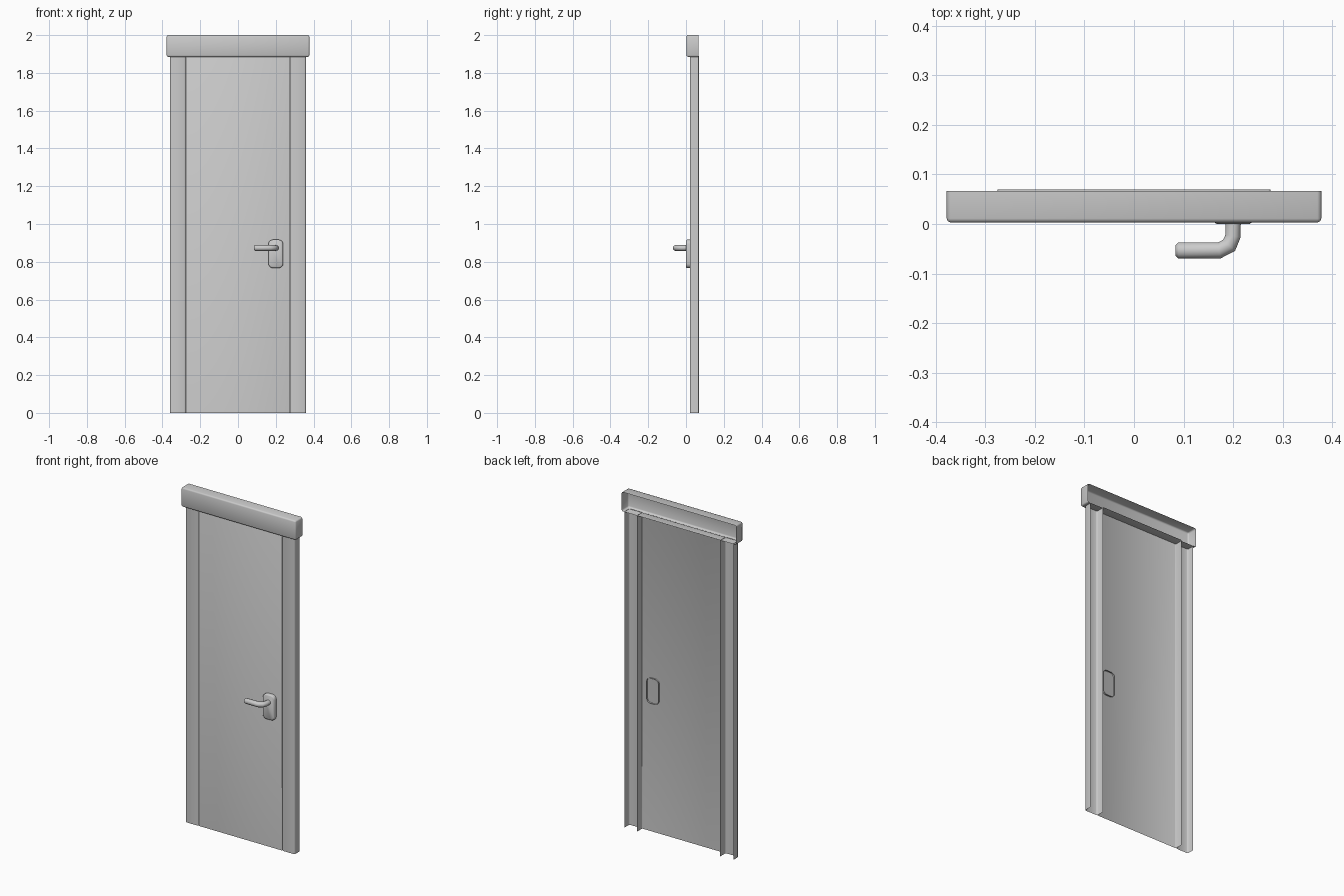
import bpy, bmesh, math
from mathutils import Vector

if "Cube" in bpy.data.objects:
    bpy.data.objects.remove(bpy.data.objects["Cube"])


def finish(name, bm, angle):
    me = bpy.data.meshes.new(name)
    bm.to_mesh(me)
    bm.free()
    ob = bpy.data.objects.new(name, me)
    bpy.context.collection.objects.link(ob)
    bpy.context.view_layer.objects.active = ob
    ob.select_set(True)
    bpy.ops.object.shade_smooth_by_angle(angle=math.radians(angle))
    ob.select_set(False)
    return ob


def open_box(name, lo, hi, bevel, open_dirs):
    """Thin shell box without the faces pointing in open_dirs, folded edges rounded."""
    lo, hi = Vector(lo), Vector(hi)
    bm = bmesh.new()
    bmesh.ops.create_cube(bm, size=1)
    for v in bm.verts:
        v.co = Vector([(lo[i] + hi[i]) / 2 + v.co[i] * (hi[i] - lo[i]) for i in range(3)])
    bm.normal_update()
    gone = [f for f in bm.faces if any(f.normal.dot(Vector(d)) > 0.9 for d in open_dirs)]
    bmesh.ops.delete(bm, geom=gone, context='FACES')
    folds = [e for e in bm.edges if len(e.link_faces) == 2]
    bmesh.ops.bevel(bm, geom=folds, offset=bevel, segments=2, profile=0.5,
                    affect='EDGES', clamp_overlap=True)
    return finish(name, bm, 50)


def loft(name, rings, cap_start):
    """Skin a list of closed rings, always capping the last one."""
    bm = bmesh.new()
    vr = [[bm.verts.new(p) for p in r] for r in rings]
    n = len(vr[0])
    for a, b in zip(vr, vr[1:]):
        for i in range(n):
            bm.faces.new((a[i], a[(i + 1) % n], b[(i + 1) % n], b[i]))
    bm.faces.new(vr[-1])
    if cap_start:
        bm.faces.new(vr[0][::-1])
    bmesh.ops.recalc_face_normals(bm, faces=bm.faces[:])
    return finish(name, bm, 50)


BACK, UP, DOWN = (0, 1, 0), (0, 0, 1), (0, 0, -1)

# Header casing, door leaf and jambs: folded shells open at the back
open_box("header", (-0.378, 0.003, 1.885), (0.378, 0.067, 2.0), 0.008, [BACK])
open_box("door_leaf", (-0.275, 0.021, 0), (0.275, 0.07, 1.889), 0.004, [BACK, DOWN])
for side, name in ((-1, "left_jamb"), (1, "right_jamb")):
    x0, x1 = sorted((side * 0.276, side * 0.36))
    open_box(name, (x0, 0.02, 0), (x1, 0.065, 1.887), 0.008, [BACK, UP, DOWN])


# Handle plate: rounded rectangle with softened front, rim poking through the door
def plate_ring(y, inset):
    hw, hh, r = 0.039 - inset, 0.075 - inset, 0.024 - inset
    pts = []
    for k, (sx, sz) in enumerate(((1, 1), (-1, 1), (-1, -1), (1, -1))):
        for j in range(5):
            a = math.pi / 2 * (k + j / 4)
            pts.append((0.2 + sx * (hw - r) + r * math.cos(a), y,
                        0.842 + sz * (hh - r) + r * math.sin(a)))
    return pts


loft("handle_plate", [plate_ring(y, i) for y, i in
                      ((0.03, 0), (0.007, 0), (0.003, 0.0015), (0.0, 0.006))], False)

# Lever: round bar swept along a bent path with a chamfered tip
path = [(0.2, 0.004, 0.0155), (0.2, -0.024, 0.0155), (0.192, -0.043, 0.0165),
        (0.172, -0.0535, 0.0165), (0.09, -0.0535, 0.0165), (0.084, -0.0535, 0.0105)]
rings = []
for i, (x, y, r) in enumerate(path):
    p, q = path[max(i - 1, 0)], path[min(i + 1, len(path) - 1)]
    t = Vector((q[0] - p[0], q[1] - p[1])).normalized()
    ring = []
    for k in range(12):
        a = 2 * math.pi * k / 12
        ring.append((x - t.y * r * math.cos(a), y + t.x * r * math.cos(a),
                     0.873 + 0.95 * r * math.sin(a)))
    rings.append(ring)
loft("handle_lever", rings, True)
